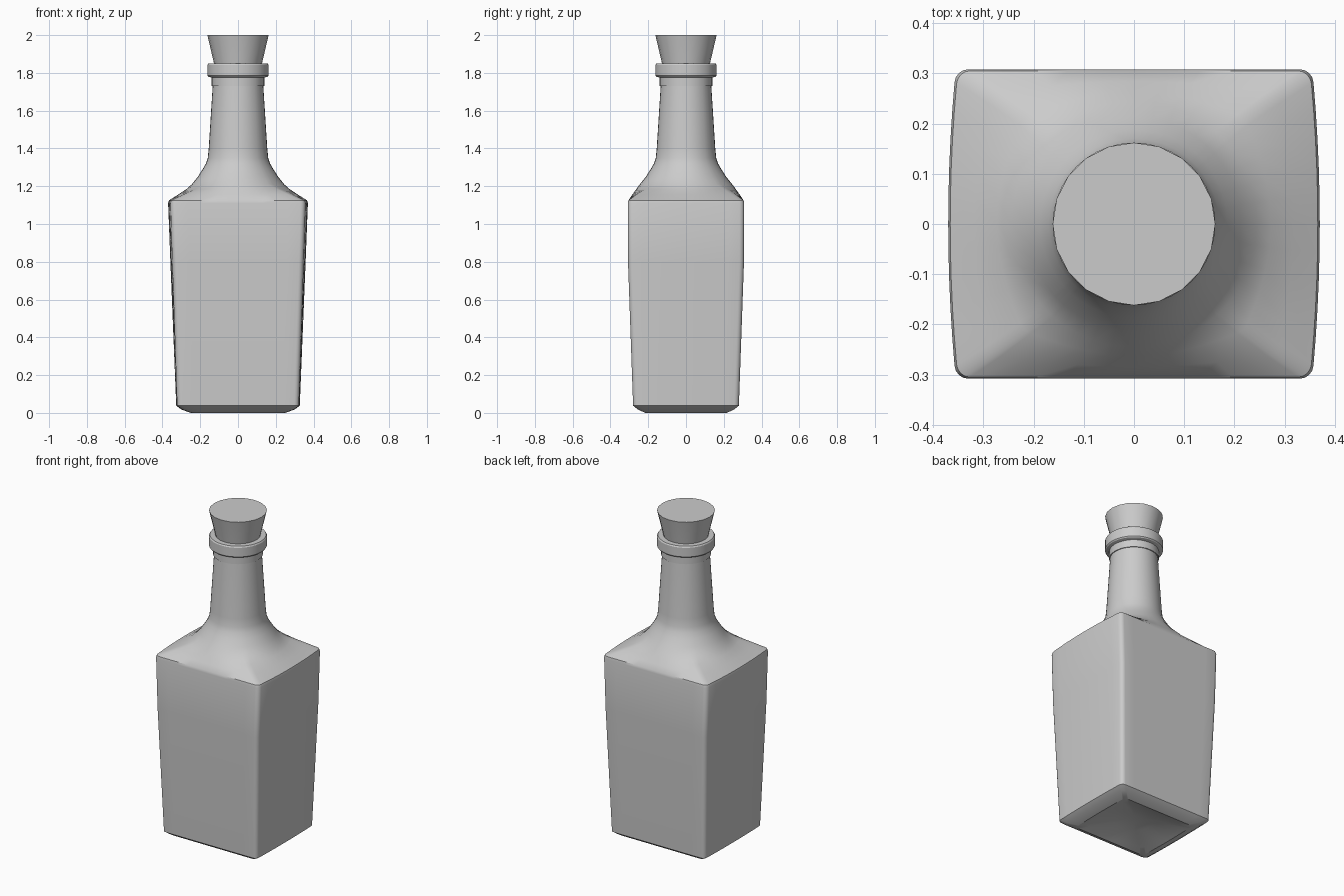
import bpy, math

if "Cube" in bpy.data.objects:
    bpy.data.objects.remove(bpy.data.objects["Cube"])

EDGE, CORNER = 10, 4   # steps along each side and around each corner
RADIUS = 0.025         # corner radius of the body


def section(z, hx, hy, bow=0, t=0, r=0):
    """Rounded rectangle with sides bowed in x, blended by t into a circle of radius r."""
    arc = []
    for q in range(4):
        for i in range(CORNER + 1):
            a = math.pi / 2 * (q + i / CORNER)
            mid = math.pi / 2 * (q + 0.5)
            arc.append((math.copysign(hx - RADIUS, math.cos(mid)) + RADIUS * math.cos(a),
                        math.copysign(hy - RADIUS, math.sin(mid)) + RADIUS * math.sin(a)))
    pts = []
    for i, p in enumerate(arc):
        pts.append(p)
        if i % (CORNER + 1) == CORNER:
            n = arc[(i + 1) % len(arc)]
            pts += [(p[0] + (n[0] - p[0]) * k / EDGE, p[1] + (n[1] - p[1]) * k / EDGE)
                    for k in range(1, EDGE)]
    ring = []
    for x, y in pts:
        a = math.atan2(y / hy, x / hx)
        x *= 1 - bow / hx * (y / hy) ** 2
        ring.append((x + (r * math.cos(a) - x) * t, y + (r * math.sin(a) - y) * t, z))
    return ring


def round_section(z, r):
    return section(z, 0.2, 0.2, t=1, r=r)


def make_object(name, rings):
    """Skin a stack of rings and cap both ends."""
    n = len(rings[0])
    verts = [v for ring in rings for v in ring]
    faces = [(j * n + i, j * n + (i + 1) % n, (j + 1) * n + (i + 1) % n, (j + 1) * n + i)
             for j in range(len(rings) - 1) for i in range(n)]
    faces += [tuple(reversed(range(n))), tuple(range(len(verts) - n, len(verts)))]
    mesh = bpy.data.meshes.new(name)
    mesh.from_pydata(verts, [], faces)
    ob = bpy.data.objects.new(name, mesh)
    bpy.context.collection.objects.link(ob)
    bpy.ops.object.select_all(action='DESELECT')
    ob.select_set(True)
    bpy.context.view_layer.objects.active = ob
    bpy.ops.object.shade_smooth_by_angle(angle=math.radians(30))


def circle(z, r, n=20):
    return [(r * math.cos(2 * math.pi * i / n), r * math.sin(2 * math.pi * i / n), z)
            for i in range(n)]


# Hollow underside
rings = [round_section(0.05, 0.04), round_section(0.04, 0.11),
         section(0.012, 0.23, 0.19, t=0.3, r=0.18)]

# Foot bevel, tapered body and shoulder rim: height, half width, half depth
for z, hx, hy in ((0, .25, .215), (.018, .30, .255), (.038, .327, .28),
                  (.8, .358, .307), (1.11, .37, .308), (1.125, .366, .305)):
    rings.append(section(z, hx, hy, bow=0.005 + 0.009 * z))

# Shoulder slopes in and turns round
for rise, t, r in ((.03, .25, .30), (.06, .65, .268)):
    rings.append(section(1.125 + rise, .366 - 1.4 * rise, .305 - .85 * rise,
                         bow=0.015 * (1 - t), t=t, r=r))

# Curve into the neck, straight taper, then collar, lip and mouth
for z, r in ((1.21, .245), (1.25, .213), (1.29, .187), (1.32, .17), (1.35, .16),
             (1.4, .155), (1.73, .134), (1.73, .139), (1.775, .139), (1.78, .157),
             (1.786, .162), (1.842, .162), (1.85, .157), (1.85, .126), (1.8, .116)):
    rings.append(round_section(z, r))
make_object("bottle", rings)

# Tapered stopper
make_object("stopper", [circle(1.80, .118), circle(1.85, .127), circle(2.0, .162)])
